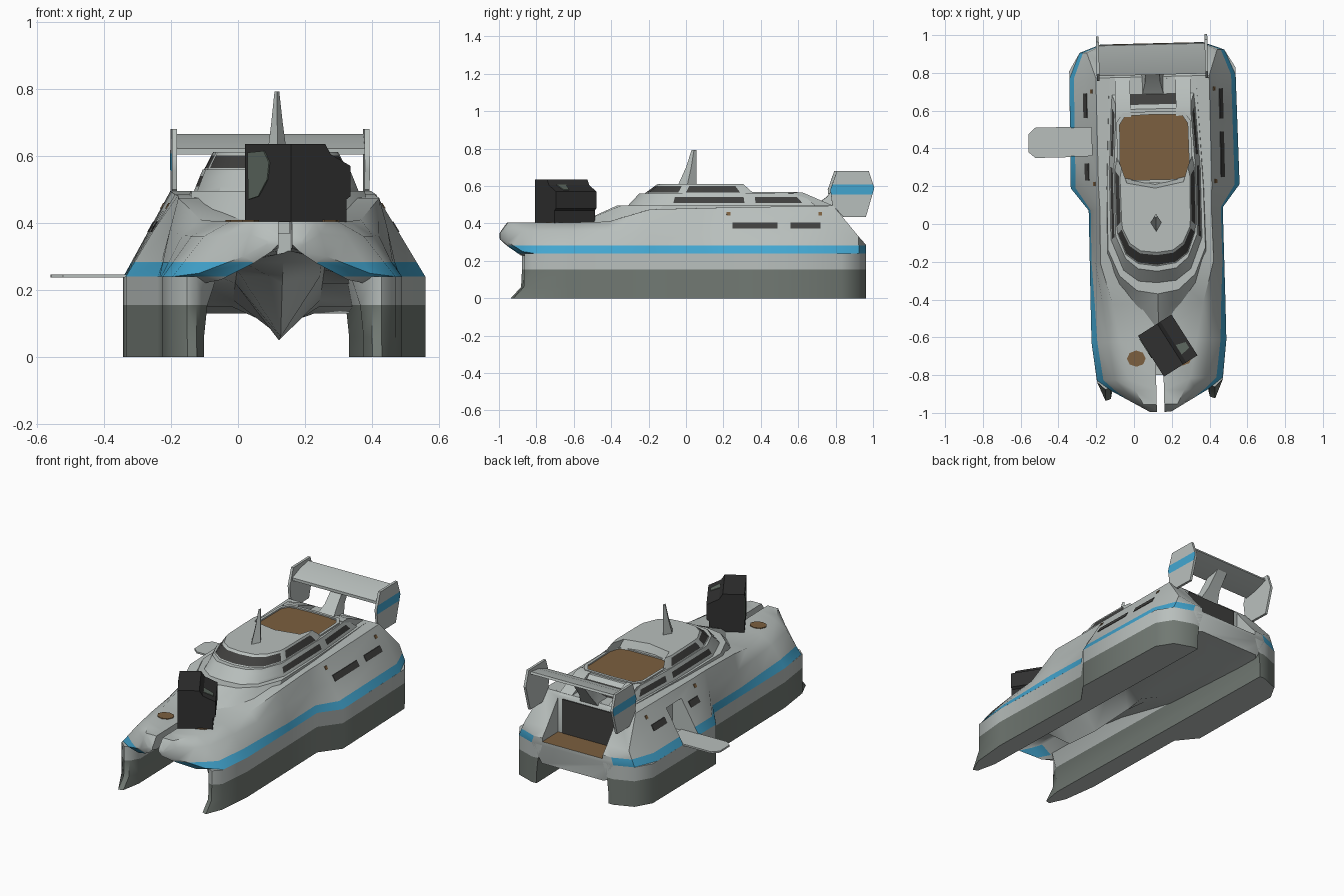
import bpy, bmesh, math
from mathutils import Matrix

if "Cube" in bpy.data.objects:
    bpy.data.objects.remove(bpy.data.objects["Cube"])


def mat(name, r, g, b):
    m = bpy.data.materials.new(name)
    m.diffuse_color = (r, g, b, 1)
    m.use_nodes = True
    m.node_tree.nodes["Principled BSDF"].inputs["Base Color"].default_value = m.diffuse_color
    return m


LIGHT = mat("light grey", .48, .52, .505)
DARK = mat("hull dark grey", .165, .19, .17)
BLUE = mat("stripe blue", .055, .38, .63)
BROWN = mat("deck brown", .2, .115, .05)
GLASS = mat("window dark", .05, .05, .048)
BLACK = mat("case black", .03, .03, .03)
SCREEN = mat("screen grey", .12, .15, .125)

YAW = Matrix.Translation((.117, 0, 0)) @ Matrix.Rotation(math.radians(1.4), 4, 'Z')


def finish(name, bm, mats):
    bmesh.ops.recalc_face_normals(bm, faces=bm.faces)
    me = bpy.data.meshes.new(name)
    bm.to_mesh(me)
    bm.free()
    for m in mats:
        me.materials.append(m)
    ob = bpy.data.objects.new(name, me)
    bpy.context.collection.objects.link(ob)
    return ob


def loft(name, rings, mats, pick=lambda band, seg: 0, cap=0, cuts=(), rule=None):
    """Skin rings of equal length; cuts are heights to slice at, rule recolours."""
    bm = bmesh.new()
    vs = [[bm.verts.new(p) for p in r] for r in rings]
    n = len(rings[0])
    for b in range(len(rings) - 1):
        for j in range(n):
            k = (j + 1) % n
            f = bm.faces.new((vs[b][j], vs[b][k], vs[b + 1][k], vs[b + 1][j]))
            f.material_index = pick(b, min(j, n - 1 - j))
    bm.faces.new(vs[0][::-1])
    bm.faces.new(vs[-1]).material_index = cap
    bmesh.ops.recalc_face_normals(bm, faces=bm.faces)
    for z in cuts:
        bmesh.ops.bisect_plane(bm, geom=bm.verts[:] + bm.edges[:] + bm.faces[:],
                               plane_co=(0, 0, z), plane_no=(0, 0, 1))
    if rule:
        bm.normal_update()
        for f in bm.faces:
            f.material_index = rule(f, f.calc_center_median())
    return finish(name, bm, mats)


def sym(half, z):
    """Plan ring from a half outline that starts and ends on the centreline."""
    return [(u, y, z) for u, y in half + [(-u, y) for u, y in half[-2:0:-1]]]


def mix(a, b, t):
    return [(p[0] + (q[0] - p[0]) * t, p[1] + (q[1] - p[1]) * t) for p, q in zip(a, b)]


def prism_x(name, yz, x0, x1, mats, **kw):
    return loft(name, [[(x, y, z) for y, z in yz] for x in (x0, x1)], mats, **kw)


def prism_z(name, xy, z0, z1, mats):
    return loft(name, [[(x, y, z) for x, y in xy] for z in (z0, z1)], mats)


def box(name, x0, x1, y0, y1, z0, z1, mats):
    return prism_z(name, [(x0, y0), (x1, y0), (x1, y1), (x0, y1)], z0, z1, mats)


# upper hull: cross-sections along y
STATIONS = [  # y, outer half width, its z, deck half width, deck z, keel z, tunnel z, bulge
    (-.995, .055, .335, .05, .35, .335, .335, 0),
    (-.955, .125, .30, .09, .405, .33, .315, .01),
    (-.88, .255, .25, .13, .405, .33, .30, .025),
    (-.82, .333, .24, .16, .405, .32, .29, .03),
    (-.62, .357, .24, .20, .405, .22, .29, .03),
    (-.42, .357, .24, .24, .41, .06, .26, .03),
    (-.20, .356, .24, .30, .475, .05, .22, .01),
    (.08, .355, .24, .295, .482, .07, .17, 0),
    (.20, .447, .24, .30, .485, .09, .15, 0),
    (.78, .44, .24, .30, .495, .13, .13, 0),
    (.915, .383, .24, .345, .33, .13, .13, 0),
    (.957, .27, .24, .255, .285, .13, .13, 0)]
rings = []
for y, wo, zo, wt, zt, zk, zc, k in STATIONS:
    half = [(0, zk), (min(.13, wo * .4), zc), (min(.24, wo * .75), min(zo - .02, zc)), (wo, zo),
            (wo + (wt - wo) * .55, zo + (zt - zo) * .55 + k), (wt, zt), (0, zt)]
    rings.append([(u, y, z) for u, z in half + [(-u, z) for u, z in half[-2:0:-1]]])
hull = loft("upper_hull", rings, [LIGHT, DARK, BLUE, BROWN], cuts=(.24, .283))

# carve the stern cockpit, side doorway and bow slot
for x0, x1, y0, y1, z0, z1 in [(-.2, .2, .8, 1.1, .262, .7), (-.6, -.27, .37, .52, .236, .435),
                               (-.02, .02, -1.1, -.8, .1, .6), (-.02, .02, -1.1, -.6, .37, .6)]:
    cutter = box("cutter", x0, x1, y0, y1, z0, z1, [LIGHT])
    cutter.hide_render = True
    mod = hull.modifiers.new("cut", 'BOOLEAN')
    mod.operation, mod.solver, mod.object = 'DIFFERENCE', 'EXACT', cutter
    bpy.context.view_layer.objects.active = hull
    bpy.ops.object.modifier_apply(modifier=mod.name)
    bpy.data.objects.remove(cutter)
# level blue stripe round the outside, brown cockpit floor
for p in hull.data.polygons:
    c, n = p.center, p.normal
    p.material_index = 0
    if n.z > .9 and abs(c.z - .262) < .004 and c.y > .78:
        p.material_index = 3
    elif .24 < c.z < .283 and abs(c.x) > (.12 if c.y < -.78 else .212) and (n.z > -.3 or c.y < -.78):
        p.material_index = 2
box("cockpit_door_panel", -.17, .17, .8, .806, .264, .47, [GLASS])

# side hulls
OUTER = [(.333, -.83), (.357, -.62), (.355, .08), (.447, .2), (.44, .82), (.383, .915), (.27, .957)]
for s, side in ((1, "right"), (-1, "left")):
    rr = []
    for z, tip, wi in ((0, -.93, .238), (.06, -.875, .238), (.155, -.87, .228), (.24, -.87, .2)):
        plan = OUTER + [(wi, .957), (wi, -.8), (.262, tip + .01), (.29, tip)]
        rr.append([(s * u, y, z) for u, y in plan])
    loft(side + "_side_hull", rr, [LIGHT, DARK], lambda b, sg: 1 if b < 2 else 0)

# cabin base with sloping nose
loft("cabin_base", [
    sym([(0, -.58), (.09, -.46), (.2, -.35), (.275, -.22), (.27, .2), (.245, .78), (0, .78)], .40),
    sym([(0, -.37), (.11, -.35), (.2, -.27), (.258, -.13), (.255, .2), (.23, .77), (0, .77)], .495)],
    [LIGHT])

# lower cabin with window band
lo = [(0, -.32), (.1, -.31), (.18, -.25), (.245, -.08), (.245, .31), (.24, .37), (.225, .64),
      (.22, .70), (.12, .70), (0, .70)]
hi = [(0, -.25), (.1, -.235), (.165, -.18), (.215, -.06), (.215, .30), (.212, .36), (.2, .57),
      (.19, .61), (.12, .61), (0, .61)]
loft("lower_cabin", [sym(mix(lo, hi, t), .485 + .075 * t) for t in (0, .32, .74, 1)], [LIGHT, GLASS],
     lambda b, s: 1 if (b == 1 and s in (3, 5)) or (b < 2 and s == 8) else 0)

# bridge with wraparound windscreen
lo = [(0, -.225), (.1, -.21), (.165, -.16), (.205, -.05), (.21, -.01), (.212, .29), (.2, .36),
      (.165, .25), (0, .21)]
hi = [(0, -.15), (.085, -.14), (.14, -.1), (.178, -.02), (.182, .02), (.185, .25), (.175, .30),
      (.15, .22), (0, .19)]
loft("bridge", [sym(mix(lo, hi, t), .558 + .054 * t) for t in (0, .12, .8, 1)], [LIGHT, GLASS],
     lambda b, s: 1 if b == 1 and s in (0, 1, 2, 4) else 0)

# raised rim with brown sun deck
deck = [(0, .235), (.15, .235), (.183, .29), (.18, .53), (.15, .575), (0, .58)]
rim = [(u * 1.09, .41 + (y - .41) * 1.1) for u, y in deck]
loft("sun_deck", [sym(rim, .55), sym(rim, .569), sym(deck, .569), sym(deck, .561)],
     [LIGHT, BROWN], cap=1)

# rear cabin arms
for s in (1, -1):
    prism_x("cabin_arm", [(.57, .48), (.79, .485), (.77, .50), (.62, .565), (.57, .565)],
            s * .12, s * .2, [LIGHT])

# mast fin
loft("mast_fin", [[(0, a, z), (w, (a + b) / 2, z), (0, b, z), (-w, (a + b) / 2, z)]
                  for z, a, b, w in ((.6, -.045, .055, .03), (.7, 0, .055, .017), (.793, .03, .055, .007))],
     [LIGHT])

# rear wing, strut and end plates striped on the outside
prism_x("rear_wing", [(.79, .605), (.79, .622), (.87, .652), (.95, .665), (.955, .652), (.87, .62)],
        -.285, .285, [LIGHT])
loft("wing_strut", [[(-w, a, z), (w, a, z), (w, b, z), (-w, b, z)]
                    for z, a, b, w in ((.48, .67, .79, .06), (.54, .75, .83, .04), (.63, .83, .9, .035))],
     [LIGHT])
for s in (1, -1):
    prism_x("wing_end_plate", [(.80, .68), (.97, .68), (1.0, .59), (.955, .435), (.835, .435),
                               (.775, .50), (.765, .58)], s * .28, s * .295, [LIGHT, BLUE],
            cuts=(.555, .607), rule=lambda f, c: 1 if .555 < c.z < .607 and abs(c.x) > .293 else 0)


# plates on the sloping hull sides
def side_plate(name, s, y0, y1, z0, z1, m):
    r = []
    for off in (-.003, .004):
        q = []
        for y, z in ((y0, z0), (y1, z0), (y1, z1), (y0, z1)):
            wo = .447 - .012 * (y - .2)
            q.append((s * (wo + (.30 - wo) * (z - .24) / (.245 + .017 * (y - .2)) + off), y, z))
        r.append(q)
    return loft(name, r, [m])


for s, a, b in ((1, .24, .48), (1, .55, .71), (-1, .24, .33), (-1, .57, .70)):
    side_plate("hull_window", s, a, b, .373, .405, GLASS)
for s in (1, -1):
    for y in (.22, .71):
        side_plate("side_light", s, y - .01, y + .01, .443, .46, BROWN)

# fold-down side door
prism_z("door_flap", [(-.33, .365), (-.63, .365), (-.665, .395), (-.665, .49), (-.63, .525),
                      (-.33, .525)], .237, .247, [LIGHT])

# round hatches on the bow
for s in (1, -1):
    prism_z("bow_hatch", [(s * .122 + .05 * math.cos(a * math.pi / 4), -.71 + .043 * math.sin(a * math.pi / 4))
                          for a in range(8)], .401, .409, [BROWN])

for ob in bpy.context.scene.objects:
    ob.matrix_world = YAW

# box monitor standing askew on the bow (own frame: x = depth, y = width)
case = [(0, .403), (.195, .403), (.195, .47), (.21, .48), (.21, .57), (.14, .605), (.12, .636), (0, .636)]
W = .128
body = loft("monitor_case", [[(x, w, z) for x, z in case] for w in (-W, W)], [BLACK])
glass = prism_x("monitor_screen", [(.105, .47), (.11, .61), (.02, .615), (-.01, .58), (.0, .53), (.05, .48)],
                -.004, .003, [SCREEN])
patch = loft("monitor_patch", [[(x, w, z + h) for x, w, z in (
    (.142, -.08, .604), (.195, -.07, .5775), (.195, -.035, .5775), (.142, -.02, .604))]
    for h in (-.003, .004)], [SCREEN])
for ob in (body, glass, patch):
    ob.matrix_world = Matrix.Translation((.09, -.70, 0)) @ Matrix.Rotation(math.atan2(.537, .844), 4, 'Z')

# smooth the hulls broadly, everything else only across shallow edges
for ob in bpy.context.scene.objects:
    bpy.ops.object.select_all(action='DESELECT')
    ob.select_set(True)
    bpy.context.view_layer.objects.active = ob
    bpy.ops.object.shade_smooth_by_angle(angle=math.radians(42 if "hull" in ob.name else 28))
